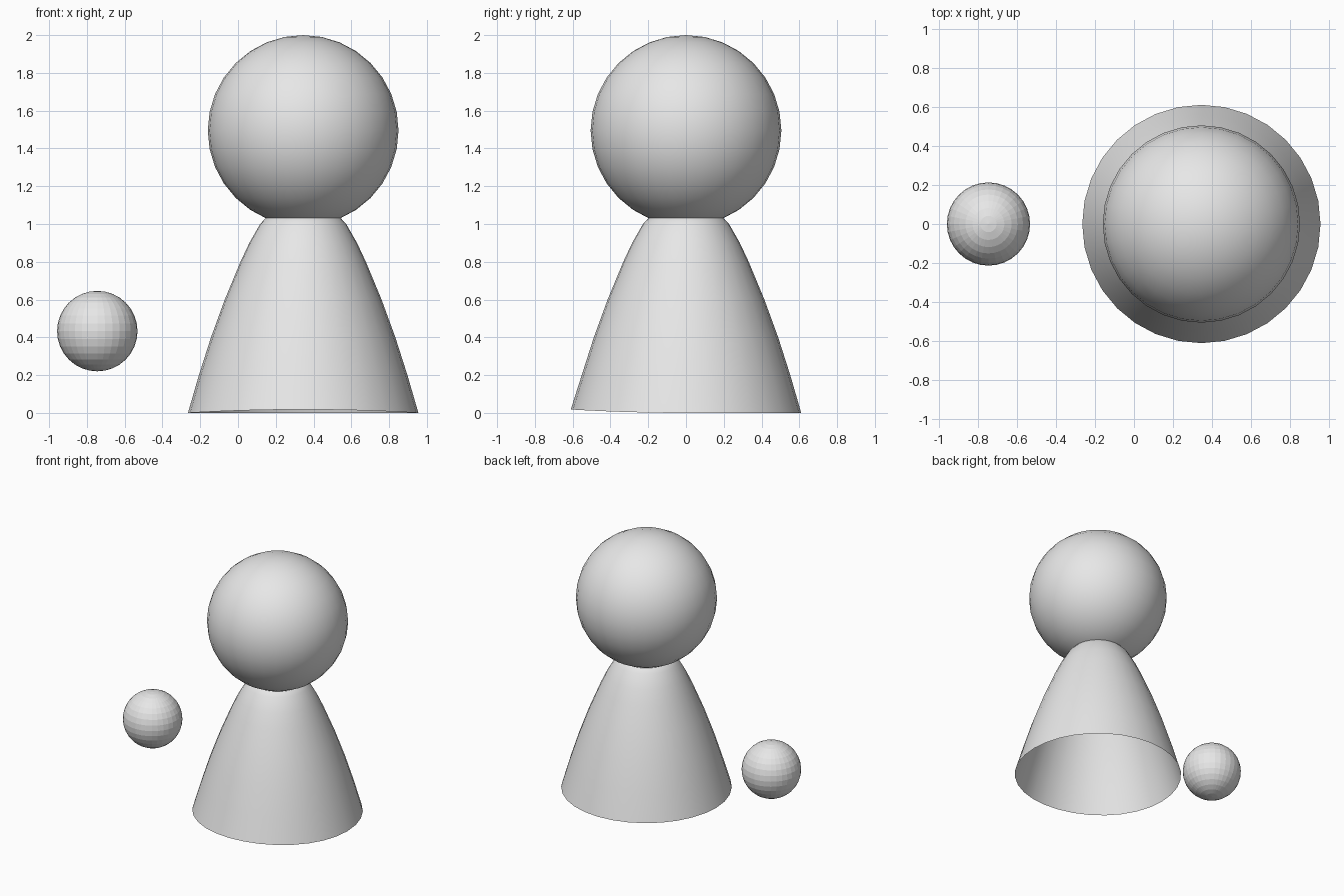
import bpy, bmesh, math

if "Cube" in bpy.data.objects:
    bpy.data.objects.remove(bpy.data.objects["Cube"])

grey = bpy.data.materials.new("plain grey")
grey.diffuse_color = (0.8, 0.8, 0.8, 1)
grey.use_nodes = True
grey.node_tree.nodes["Principled BSDF"].inputs["Base Color"].default_value = grey.diffuse_color

CX = 0.345  # axis of the figure


def ball(name, loc, radius):
    bpy.ops.mesh.primitive_uv_sphere_add(segments=32, ring_count=16, radius=radius, location=loc)
    ob = bpy.context.object
    ob.name = name
    ob.data.materials.append(grey)
    return ob


# Smooth head and separate faceted ball
head = ball("head", (CX, 0, 1.495), 0.505)
bpy.ops.object.shade_smooth()
ball("small_ball", (-0.745, 0, 0.433), 0.213)

# Hollow bell-shaped body, open below and domed inside the head
profile = [(0.61, 0), (0.552, 0.2), (0.488, 0.4), (0.415, 0.6), (0.332, 0.8),
           (0.285, 0.9), (0.228, 1.0), (0.195, 1.035), (0.14, 1.065), (0.07, 1.08)]
SEG = 32
bm = bmesh.new()
rings = []
for i, (r, z) in enumerate(profile):
    ring = []
    for k in range(SEG):
        a = 2 * math.pi * k / SEG
        # the front of the hem lifts slightly
        lift = 0.018 * max(0, -math.sin(a)) ** 2 if i == 0 else 0
        ring.append(bm.verts.new((r * math.cos(a), r * math.sin(a), z + lift)))
    rings.append(ring)
for lo, hi in zip(rings, rings[1:]):
    for k in range(SEG):
        n = (k + 1) % SEG
        bm.faces.new((lo[k], lo[n], hi[n], hi[k]))
tip = bm.verts.new((0, 0, 1.085))
for k in range(SEG):
    bm.faces.new((rings[-1][k], rings[-1][(k + 1) % SEG], tip))
for f in bm.faces:
    f.smooth = True
mesh = bpy.data.meshes.new("body")
bm.to_mesh(mesh)
bm.free()
mesh.materials.append(grey)
body = bpy.data.objects.new("body", mesh)
body.location = (CX, 0, 0)
bpy.context.collection.objects.link(body)
